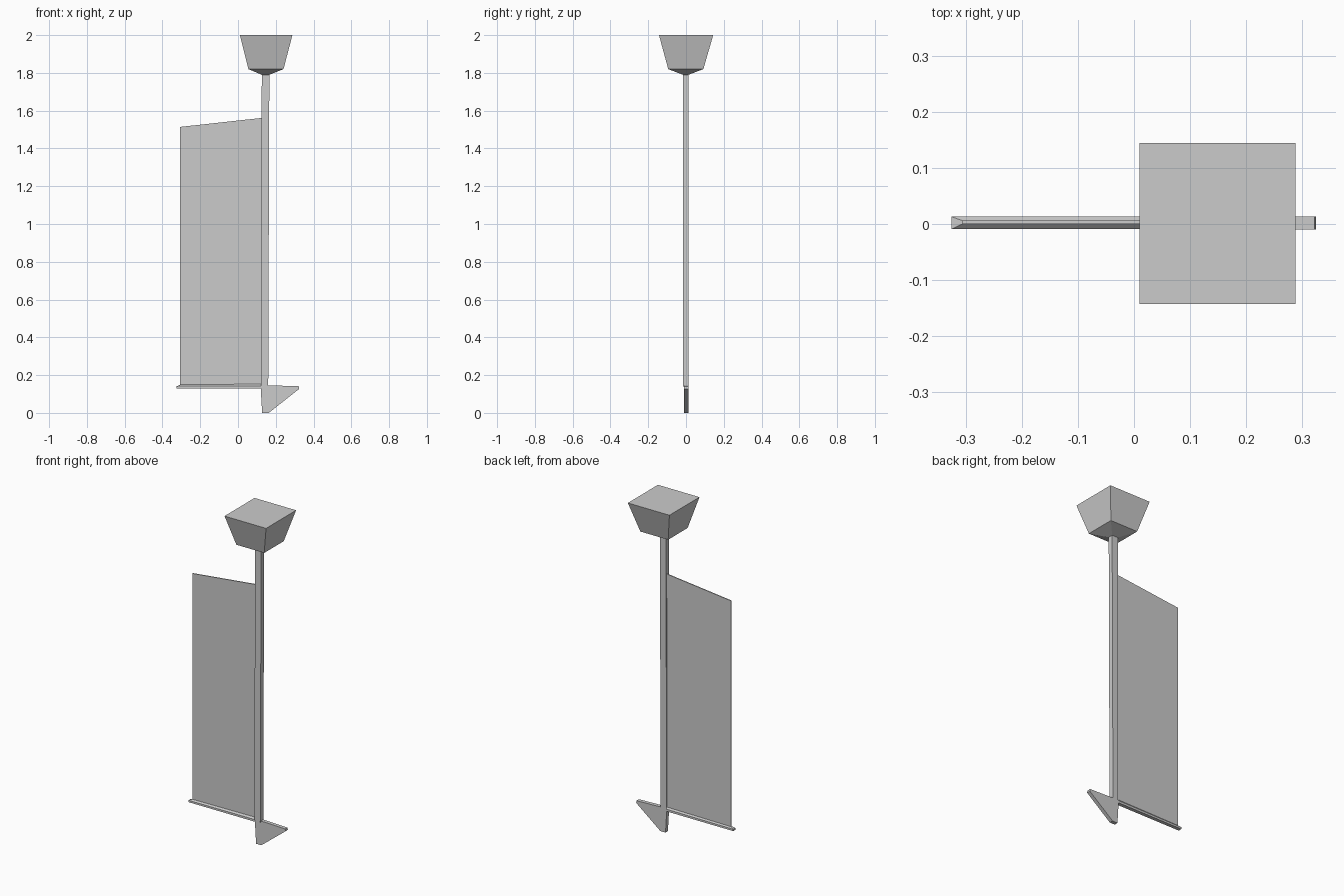
import bpy

if "Cube" in bpy.data.objects:
    bpy.data.objects.remove(bpy.data.objects["Cube"])


def add_mesh(name, verts, faces):
    me = bpy.data.meshes.new(name)
    me.from_pydata(verts, [], faces)
    me.update()
    ob = bpy.data.objects.new(name, me)
    bpy.context.collection.objects.link(ob)
    return ob


def loft(name, rings):
    """Closed solid from stacked rectangles: (x0, x1, y0, y1, z_left, z_right)."""
    verts, faces = [], []
    for x0, x1, y0, y1, zl, zr in rings:
        verts += [(x0, y0, zl), (x1, y0, zr), (x1, y1, zr), (x0, y1, zl)]
    for r in range(len(rings) - 1):
        a = 4 * r
        for i in range(4):
            j = (i + 1) % 4
            faces.append((a + i, a + j, a + 4 + j, a + 4 + i))
    n = len(verts)
    faces += [(3, 2, 1, 0), (n - 4, n - 3, n - 2, n - 1)]
    return add_mesh(name, verts, faces)


def plate(name, outline, y0, y1):
    """Counter-clockwise x,z outline extruded along y."""
    n = len(outline)
    verts = [(x, y, z) for y in (y0, y1) for x, z in outline]
    faces = [tuple(range(n)), tuple(range(2 * n - 1, n - 1, -1))]
    faces += [(i, n + i, n + (i + 1) % n, (i + 1) % n) for i in range(n)]
    return add_mesh(name, verts, faces)


# Square pole, very slightly tapered
loft("pole", [
    (0.123, 0.160, -0.016, 0.013, 0.14, 0.14),
    (0.123, 0.163, -0.016, 0.013, 1.00, 1.00),
    (0.126, 0.166, -0.016, 0.013, 1.80, 1.80),
])

# Flared cap with a shallow pyramid underneath
loft("cap", [
    (0.126, 0.166, -0.016, 0.013, 1.79, 1.79),
    (0.055, 0.241, -0.094, 0.092, 1.82, 1.82),
    (0.010, 0.288, -0.143, 0.144, 2.00, 2.00),
])

# Thin panel rising out of a wider bottom rail, with a sloping top
loft("panel_with_rail", [
    (-0.325, 0.13, -0.009, 0.013, 0.130, 0.130),
    (-0.325, 0.13, -0.009, 0.013, 0.141, 0.143),
    (-0.306, 0.13, 0.000, 0.006, 0.149, 0.153),
    (-0.306, 0.13, 0.000, 0.006, 1.514, 1.562),
])

# Triangular fin at the foot
plate("foot_fin", [
    (0.128, 0.0), (0.163, 0.0), (0.324, 0.127), (0.322, 0.141),
    (0.160, 0.146), (0.122, 0.146), (0.122, 0.10),
], -0.010, 0.013)
